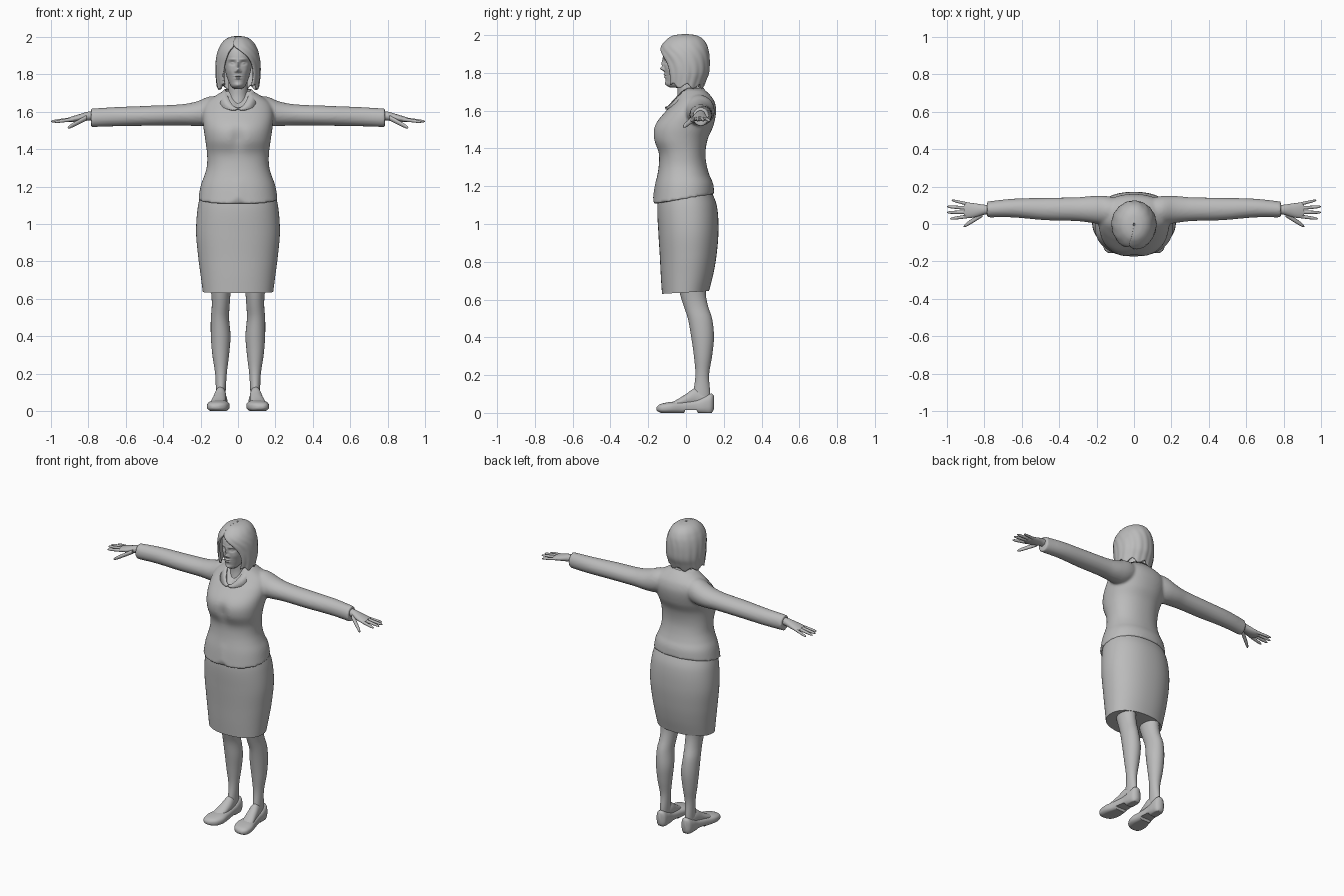
import bpy, bmesh, math
from mathutils import Vector

cube = bpy.data.objects.get("Cube")
if cube:
    bpy.data.objects.remove(cube)

grey = bpy.data.materials.new("plain_grey")
grey.use_nodes = True
grey.diffuse_color = (0.5, 0.5, 0.5, 1)
grey.node_tree.nodes["Principled BSDF"].inputs["Base Color"].default_value = (0.5, 0.5, 0.5, 1)


def curve(keys, p):
    """Smooth interpolation of key rows (position, values...)."""
    up = keys[-1][0] > keys[0][0]
    i = 0
    while i < len(keys) - 2 and ((p > keys[i + 1][0]) == up):
        i += 1
    a, b = keys[i], keys[i + 1]
    prev, nxt = keys[max(i - 1, 0)], keys[min(i + 2, len(keys) - 1)]
    h = b[0] - a[0]
    t = min(max((p - a[0]) / h, 0), 1)
    out = []
    for k in range(1, len(a)):
        m0 = (b[k] - prev[k]) / (b[0] - prev[0]) * h
        m1 = (nxt[k] - a[k]) / (nxt[0] - a[0]) * h
        d = b[k] - a[k]
        out.append(a[k] + t * m0 + t * t * (3 * d - 2 * m0 - m1) + t ** 3 * (m0 + m1 - 2 * d))
    return out


def skin_rows(bm, rows, closed):
    grid = [[bm.verts.new(p) for p in row] for row in rows]
    n = len(grid[0])
    for r, s in zip(grid, grid[1:]):
        for i in range(n if closed else n - 1):
            j = (i + 1) % n
            bm.faces.new((r[i], r[j], s[j], s[i]))
    return grid


def loft(bm, keys, axis="z", rings=30, segs=32, power=2.0, warp=None, side=1):
    """Keys: position along axis, then low/high extents of the two other axes."""
    rows = []
    for r in range(rings + 1):
        p = keys[0][0] + (keys[-1][0] - keys[0][0]) * r / rings
        a0, a1, b0, b1 = curve(keys, p)
        row = []
        for s in range(segs):
            th = math.tau * s / segs
            c, d = math.cos(th), math.sin(th)
            a = (a0 + a1) / 2 + (a1 - a0) / 2 * math.copysign(abs(c) ** (2 / power), c)
            b = (b0 + b1) / 2 + (b1 - b0) / 2 * math.copysign(abs(d) ** (2 / power), d)
            v = Vector({"x": (p, a, b), "y": (a, p, b), "z": (a, b, p)}[axis])
            v.x *= side
            row.append(warp(v) if warp else v)
        rows.append(row)
    grid = skin_rows(bm, rows, True)
    bm.faces.new(grid[0])
    bm.faces.new(grid[-1])


def finish(name, bm, mirror=False, thick=0, remesh=0, sharp=50):
    bmesh.ops.recalc_face_normals(bm, faces=bm.faces)
    me = bpy.data.meshes.new(name)
    bm.to_mesh(me)
    bm.free()
    me.materials.append(grey)
    ob = bpy.data.objects.new(name, me)
    bpy.context.collection.objects.link(ob)
    bpy.ops.object.select_all(action="DESELECT")
    ob.select_set(True)
    bpy.context.view_layer.objects.active = ob
    if remesh:
        m = ob.modifiers.new("blend", "REMESH")
        m.mode, m.voxel_size, m.use_smooth_shade = "VOXEL", remesh, True
        m = ob.modifiers.new("soften", "SMOOTH")
        m.factor, m.iterations = 0.5, 5
    if mirror:
        ob.modifiers.new("mirror", "MIRROR").use_mirror_merge = False
    if thick:
        m = ob.modifiers.new("thickness", "SOLIDIFY")
        m.thickness, m.offset = thick, 0
    bpy.ops.object.shade_smooth_by_angle(angle=math.radians(sharp))
    return ob


def sym(rows):
    return [(z, -w, w, f, b) for z, w, f, b in rows]


# Jacket: torso and sleeves blended into one surface
def shape_jacket(v):
    z0 = v.z
    low = min(max((1.25 - z0) / 0.15, 0), 1)
    v.z += low * 0.055 * (v.y + 0.175) / 0.32
    if v.y < -0.02:
        v.z += low * 0.04 * max(0, 1 - abs(v.x) / 0.045)
        v.y += 0.016 * math.exp(-(v.x / 0.035) ** 2 - ((z0 - 1.46) / 0.06) ** 2)
        if abs(v.x) < (z0 - 1.61) * 0.65:
            v.y += 0.015
    return v


bm = bmesh.new()
loft(bm, sym([(1.105, .212, -.175, .15), (1.2, .198, -.163, .142), (1.3, .168, -.145, .112),
              (1.37, .165, -.145, .103), (1.45, .175, -.175, .115), (1.52, .185, -.168, .145),
              (1.6, .19, -.105, .16), (1.65, .17, -.06, .15), (1.68, .13, -.045, .13),
              (1.71, .08, -.035, .1)]), rings=70, segs=96, power=2.2, warp=shape_jacket)
sleeve = [(.06, .01, .13, 1.56, 1.68), (.15, -.005, .15, 1.525, 1.682), (.22, .005, .15, 1.523, 1.655),
          (.3, .015, .143, 1.527, 1.64), (.47, .02, .14, 1.525, 1.632), (.65, .035, .135, 1.522, 1.625),
          (.785, .035, .12, 1.518, 1.617)]
for s in (1, -1):
    loft(bm, sleeve, "x", 30, 32, side=s)
finish("jacket", bm, remesh=.008)

# Collar: folded band with two points at the front
bm = bmesh.new()
inner, outer = [], []
for i in range(61):
    th = 0.03 + (math.tau - 0.06) * i / 60
    c, d = math.cos(th), math.sin(th)
    front = max(0, c)
    z = 1.718 - 0.1 * front ** 2
    drop = 0.045 * min(1, min(th, math.tau - th) / 0.75)
    inner.append((0.068 * d, 0.02 - (0.07 + 0.045 * front) * c, z))
    outer.append(((0.068 + drop) * d, 0.02 - (0.09 + 0.04 * front + 0.2 * drop) * c, z - drop))
skin_rows(bm, [inner, outer], False)
finish("collar", bm, thick=.008)

# Skirt with a slightly raised back hem
bm = bmesh.new()


def shape_skirt(v):
    v.z += 0.015 * (v.y + 0.13) / 0.25
    return v


loft(bm, sym([(.63, .188, -.127, .122), (.72, .2, -.133, .145), (.82, .213, -.138, .162),
              (.95, .224, -.146, .172), (1.08, .215, -.152, .163), (1.17, .195, -.145, .13)]),
     segs=64, power=2.2, warp=shape_skirt)
finish("skirt", bm)

# Legs
bm = bmesh.new()
loft(bm, [(.06, .068, .118, .03, .125), (.1, .066, .118, .037, .128), (.2, .06, .122, .05, .122),
          (.3, .048, .137, .042, .138), (.4, .04, .145, .028, .148), (.5, .048, .145, .01, .138),
          (.56, .045, .14, -.01, .118), (.63, .04, .143, -.032, .105), (.75, .03, .16, -.06, .11)], segs=40)
finish("leg", bm, mirror=True)

# Feet inside low shoes
bm = bmesh.new()
loft(bm, [(.125, .075, .115, .03, .1), (.05, .064, .124, .03, .13), (0, .064, .134, .03, .1),
          (-.05, .07, .145, .03, .069), (-.09, .08, .145, .03, .05)], "y", 24)
finish("foot", bm, mirror=True)
bm = bmesh.new()


def flatten_sole(v):
    v.z = max(v.z, 0.014 if -0.01 < v.y < 0.06 else 0)
    return v


loft(bm, [(.148, .08, .105, .02, .09), (.135, .062, .122, -.004, .102), (.1, .056, .13, -.006, .09),
          (.05, .056, .133, -.002, .07), (-.02, .05, .148, -.004, .062), (-.08, .045, .165, -.004, .058),
          (-.125, .06, .163, -.002, .05), (-.145, .08, .152, .005, .042), (-.156, .105, .135, .014, .03)],
     "y", 50, 40, 2.6, flatten_sole)
finish("shoe", bm, mirror=True)

# Hands: palm, four fingers and thumb
bm = bmesh.new()
loft(bm, [(.75, .055, .1, 1.555, 1.6), (.8, .05, .103, 1.553, 1.6), (.85, .036, .11, 1.546, 1.586),
          (.89, .032, .114, 1.544, 1.574), (.908, .04, .106, 1.548, 1.568)], "x", 20, 28)
# digits as base x, y, z, tip x, y, z, radius
for x0, y0, z0, x1, y1, z1, r in [(.88, .105, 1.559, .975, .127, 1.545, .008),
                                  (.88, .084, 1.561, 1, .093, 1.548, .009),
                                  (.88, .063, 1.561, 1, .062, 1.548, .009),
                                  (.88, .042, 1.559, .982, .028, 1.545, .009),
                                  (.81, .052, 1.567, .91, -.013, 1.514, .013)]:
    keys = []
    for t, k in ((0, 1.1), (.5, 1), (.85, .8), (.96, .5), (1, .15)):
        y, z, w = y0 + (y1 - y0) * t, z0 + (z1 - z0) * t, r * k
        keys.append((x0 + (x1 - x0) * t, y - w, y + w, z - w, z + w))
    loft(bm, keys, "x", 20, 14)
finish("hand", bm, mirror=True)

# Neck
bm = bmesh.new()
loft(bm, sym([(1.6, .062, -.06, .08), (1.68, .052, -.045, .065), (1.74, .05, -.045, .06),
              (1.8, .05, -.04, .07)]), segs=40)
finish("neck", bm)

# Head with face relief: x, z, width, height, depth
relief = [(0, 1.85, .008, .022, .012), (0, 1.822, .011, .01, .02), (.013, 1.815, .006, .006, .006),
          (.03, 1.86, .016, .01, -.012), (.03, 1.859, .009, .005, .008), (.03, 1.88, .02, .006, .004),
          (0, 1.79, .018, .004, .008), (0, 1.778, .015, .005, .008), (0, 1.784, .02, .002, -.004),
          (0, 1.743, .018, .01, .006), (.045, 1.82, .015, .02, .004)]


def shape_face(v):
    x, z = v.x, v.z
    if v.y < -0.03:
        for cx, cz, w, h, d in relief:
            for c in {cx, -cx}:
                v.y -= d * math.exp(-((x - c) / w) ** 2 - ((z - cz) / h) ** 2)
    return v


bm = bmesh.new()
loft(bm, sym([(1.722, .02, -.085, -.02), (1.735, .036, -.103, .0), (1.76, .05, -.108, .04),
              (1.8, .064, -.113, .07), (1.85, .074, -.118, .09), (1.9, .08, -.12, .1),
              (1.95, .07, -.1, .085), (1.98, .035, -.06, .05)]), rings=90, segs=128, warp=shape_face)
finish("head", bm)

# Bobbed hair: a shell parted off centre and open around the face
volume = [(2, .004, -.01, .004), (1.994, .04, -.06, .05), (1.975, .072, -.095, .085),
          (1.94, .095, -.125, .108), (1.9, .108, -.132, .117), (1.85, .114, -.125, .119),
          (1.8, .114, -.118, .115), (1.76, .11, -.11, .1), (1.71, .104, -.1, .082)]
opening = [(2, -.25, -.25), (1.955, -.25, -.25), (1.925, .12, -.45), (1.89, .5, -.58),
           (1.84, .74, -.7), (1.78, .8, -.76), (1.72, .7, -.68)]
bm = bmesh.new()
rows = []
for j in range(49):
    row = []
    for i in range(121):
        u, t = i / 120, j / 48
        tip = 1.735 + 0.012 * math.sin(u * 40) - 0.008 * math.sin(u * math.pi)
        z = 2 - (2 - tip) * t ** 1.6
        w, f, b = curve(volume, z)
        start, end = curve(opening, z)
        th = start + (math.tau + end - start) * u
        k = 1 + 0.012 * t * math.sin(u * 80)
        y = (f + b) / 2 - (b - f) / 2 * math.cos(th) * k
        row.append((w * math.sin(th) * k, y, z))
    rows.append(row)
skin_rows(bm, rows, False)
finish("hair", bm, thick=.012)
